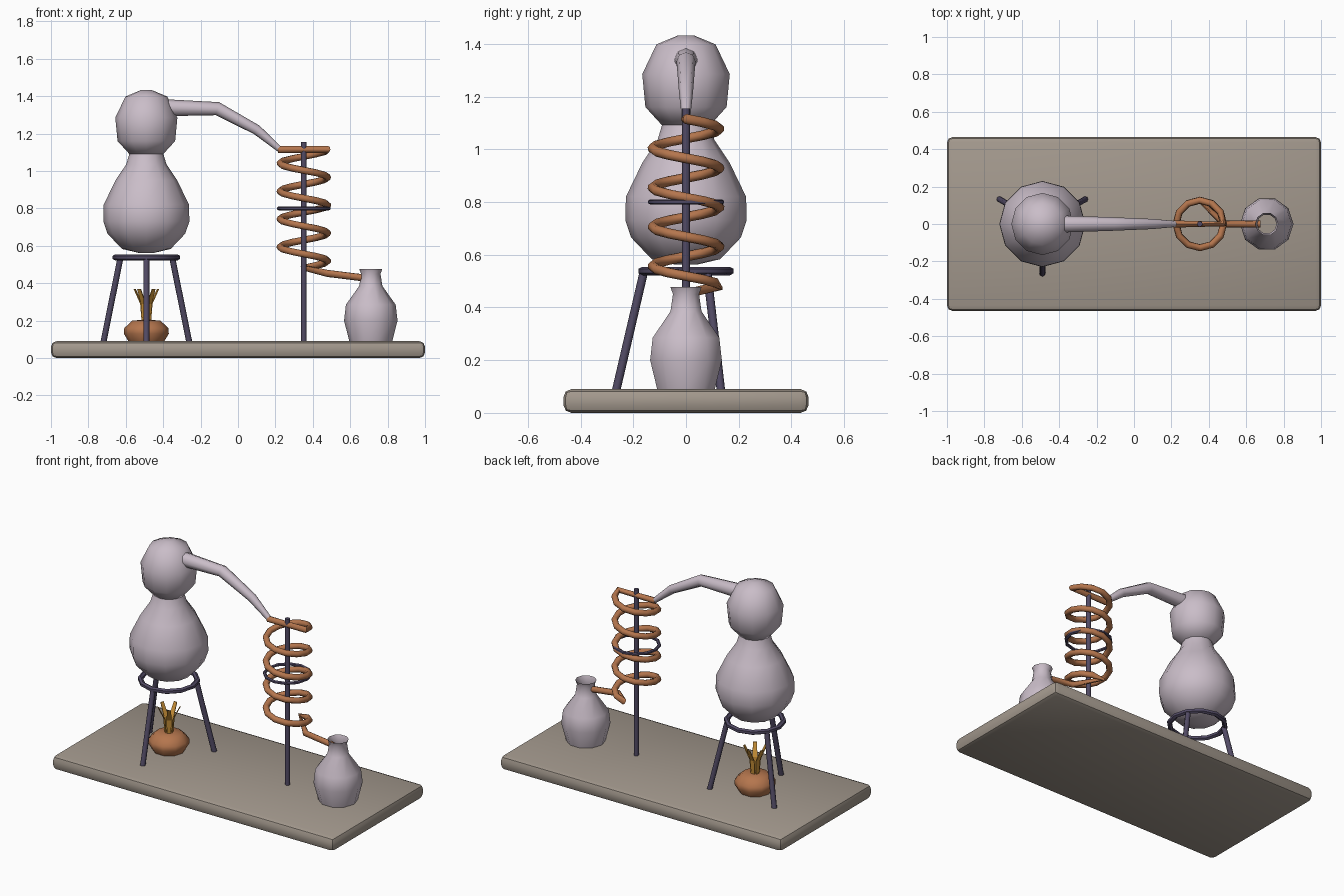
import bpy, bmesh, math
from math import sin, cos, pi, radians
from mathutils import Vector

if "Cube" in bpy.data.objects:
    bpy.data.objects.remove(bpy.data.objects["Cube"])

def material(name, rgb):
    m = bpy.data.materials.new(name)
    m.diffuse_color = (*rgb, 1)
    m.use_nodes = True
    m.node_tree.nodes["Principled BSDF"].inputs["Base Color"].default_value = m.diffuse_color
    return m

GLASS = material("pale_lilac", (0.59, 0.51, 0.58))
STONE = material("warm_grey", (0.37, 0.32, 0.27))
COPPER = material("copper", (0.46, 0.18, 0.075))
IRON = material("dark_violet_iron", (0.085, 0.07, 0.13))
FLAME = material("amber_flame", (0.60, 0.29, 0.04))

def finish(bm, name, mat, angle=50, recalc=True):
    if recalc:
        bmesh.ops.recalc_face_normals(bm, faces=bm.faces)
    me = bpy.data.meshes.new(name)
    bm.to_mesh(me)
    bm.free()
    me.materials.append(mat)
    ob = bpy.data.objects.new(name, me)
    bpy.context.collection.objects.link(ob)
    if angle:
        bpy.ops.object.select_all(action='DESELECT')
        ob.select_set(True)
        bpy.context.view_layer.objects.active = ob
        bpy.ops.object.shade_smooth_by_angle(angle=radians(angle))
    return ob

def skin(bm, rings):
    for a, b in zip(rings, rings[1:]):
        n = len(a)
        for i in range(n):
            bm.faces.new((a[i], a[(i + 1) % n], b[(i + 1) % n], b[i]))

def lathe(name, x, profile, sides, mat, open_top=False, angle=60):
    """Turn a (radius, z) profile about a vertical axis at x."""
    bm = bmesh.new()
    rings = [[bm.verts.new((x + r * cos(2 * pi * i / sides), r * sin(2 * pi * i / sides), z))
              for i in range(sides)] for r, z in profile]
    skin(bm, rings)
    bm.faces.new(rings[0][::-1])
    if not open_top:
        bm.faces.new(rings[-1])
    return finish(bm, name, mat, angle, recalc=not open_top)

def tube(name, pts, radii, mat, sides=8, closed=False):
    """Sweep a round section along a path."""
    bm = bmesh.new()
    pts = [Vector(p) for p in pts]
    n = len(pts)
    if not isinstance(radii, (list, tuple)):
        radii = [radii] * n
    normal, rings = None, []
    for i, p in enumerate(pts):
        if closed:
            t = pts[(i + 1) % n] - pts[i - 1]
        else:
            ahead = (pts[min(i + 1, n - 1)] - p).normalized()
            back = (p - pts[max(i - 1, 0)]).normalized()
            t = ahead + back
        t.normalize()
        if normal is None:
            normal = Vector((0, 0, 1)) if abs(t.z) < 0.9 else Vector((0, 1, 0))
        normal = (normal - t * normal.dot(t)).normalized()
        side = t.cross(normal)
        rings.append([bm.verts.new(p + radii[i] * (normal * cos(2 * pi * k / sides)
                      + side * sin(2 * pi * k / sides))) for k in range(sides)])
    if closed:
        skin(bm, rings + [rings[0]])
    else:
        skin(bm, rings)
        bm.faces.new(rings[0])
        bm.faces.new(rings[-1])
    return finish(bm, name, mat)

def ring(name, x, z, r, thick, mat, n=12):
    return tube(name, [(x + r * cos(2 * pi * i / n), r * sin(2 * pi * i / n), z)
                       for i in range(n)], thick, mat, 6, True)

# Base board with rounded edges
bm = bmesh.new()
bmesh.ops.create_cube(bm, size=1)
for v in bm.verts:
    v.co = (v.co.x * 2, v.co.y * 0.93, v.co.z * 0.09 + 0.045)
bmesh.ops.bevel(bm, geom=bm.edges[:], offset=0.03, segments=2, profile=0.5, affect='EDGES')
finish(bm, "base_board", STONE, 40)

BX, CX, FX = -0.49, 0.352, 0.71   # boiler, coil and receiver axes

# Boiler: round body, neck and head
lathe("boiler", BX, [(0.04, 0.562), (0.13, 0.583), (0.208, 0.665), (0.23, 0.73), (0.228, 0.82),
                     (0.165, 0.95), (0.108, 1.035), (0.09, 1.095)], 12, GLASS)
lathe("boiler_head", BX, [(0.09, 1.09), (0.154, 1.16), (0.166, 1.285), (0.112, 1.398),
                          (0.03, 1.432)], 12, GLASS)

# Tapering arm from the head to the coil
tube("head_arm", [(-0.38, 0, 1.338), (-0.11, 0, 1.333), (0.10, 0, 1.22), (0.232, 0, 1.108)],
     [0.045, 0.036, 0.027, 0.015], GLASS)

# Condenser coil: straight inlet, 4.25 turns, outlet into the receiver
R, STEP, TURNS = 0.127, 12, 4.25
path = [(CX - R - 0.01, 0, 1.115)]
for i in range(int(STEP * TURNS) + 1):
    a = 2 * pi * i / STEP
    path.append((CX + R * cos(a), R * sin(a), 1.115 - 0.149 * i / STEP))
path += [(0.48, 0, 0.452), (0.675, 0, 0.428)]
tube("condenser_coil", path, 0.019, COPPER)

# Coil stand and its clamp ring
tube("coil_stand", [(CX, 0, 0.08), (CX, 0, 1.155)], 0.015, IRON)
ring("coil_clamp_ring", CX, 0.80, 0.135, 0.01, IRON)

# Receiver flask, open at the top
lathe("receiver_flask", FX, [(0.115, 0.09), (0.143, 0.20), (0.133, 0.285), (0.062, 0.385),
                             (0.052, 0.45), (0.062, 0.477)], 10, GLASS, True)

# Tripod
ring("tripod_ring", BX, 0.538, 0.167, 0.016, IRON)
for i in range(3):
    a = radians(30 + 120 * i)
    tube(f"tripod_leg_{i + 1}", [(BX + 0.265 * cos(a), 0.265 * sin(a), 0.085),
         (BX + 0.16 * cos(a), 0.16 * sin(a), 0.535)], 0.016, IRON)

# Burner bowl
lathe("burner", BX, [(0.095, 0.088), (0.12, 0.13), (0.118, 0.16), (0.075, 0.2),
                     (0.02, 0.204)], 10, COPPER)

# Flame blades fanning out of the burner
for i in range(5):
    a = radians(90 + 72 * i)
    out, side = Vector((cos(a), sin(a), 0)), Vector((-sin(a), cos(a), 0))
    bm = bmesh.new()
    rows = []
    for r, z, w in [(0.018, 0.19, 0.011), (0.025, 0.29, 0.015), (0.064, 0.37, 0.011)]:
        c = Vector((BX, 0, z)) + out * r
        rows.append([bm.verts.new(c + side * s * w + out * d)
                     for s, d in ((-1, 0), (1, 0), (1, 0.005), (-1, 0.005))])
    skin(bm, rows)
    bm.faces.new(rows[0])
    bm.faces.new(rows[-1])
    finish(bm, f"flame_{i + 1}", FLAME, 0)
